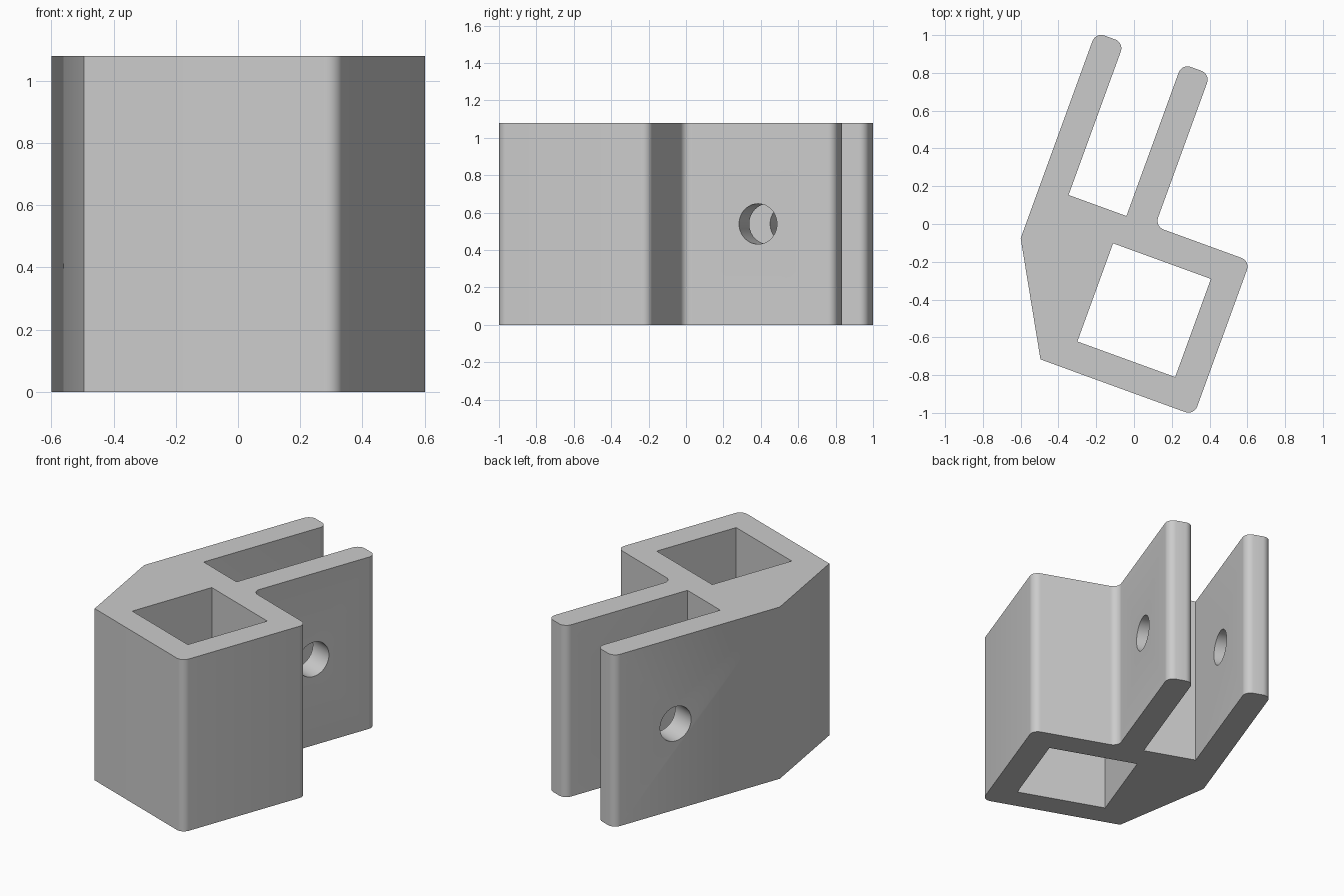
import bpy, bmesh, math
from mathutils import Vector, Matrix

if "Cube" in bpy.data.objects:
    bpy.data.objects.remove(bpy.data.objects["Cube"])

HEIGHT = 1.08
TILT = Matrix.Rotation(math.radians(-20), 4, 'Z')
STEPS = 8


def rounded(corners):
    """Turn (x, y, radius) corners into an outline with filleted corners."""
    out = []
    n = len(corners)
    for i, (x, y, r) in enumerate(corners):
        p = Vector((x, y))
        if r == 0:
            out.append(p)
            continue
        d0 = (Vector(corners[i - 1][:2]) - p).normalized()
        d1 = (Vector(corners[(i + 1) % n][:2]) - p).normalized()
        # all rounded corners are right angles
        centre = p + (d0 + d1) * r
        for k in range(STEPS + 1):
            t = k / STEPS * math.pi / 2
            out.append(centre - d1 * r * math.cos(t) - d0 * r * math.sin(t))
    return out


def prism(name, outline, z0, z1):
    bm = bmesh.new()
    face = bm.faces.new([bm.verts.new((p.x, p.y, z0)) for p in outline])
    top = bmesh.ops.extrude_face_region(bm, geom=[face])["geom"]
    verts = [v for v in top if isinstance(v, bmesh.types.BMVert)]
    bmesh.ops.translate(bm, verts=verts, vec=(0, 0, z1 - z0))
    bmesh.ops.recalc_face_normals(bm, faces=bm.faces)
    bm.transform(TILT)
    mesh = bpy.data.meshes.new(name)
    bm.to_mesh(mesh)
    bm.free()
    obj = bpy.data.objects.new(name, mesh)
    bpy.context.collection.objects.link(obj)
    return obj


def cut(target, cutter):
    cutter.hide_render = True
    mod = target.modifiers.new("cut", 'BOOLEAN')
    mod.operation = 'DIFFERENCE'
    mod.solver = 'EXACT'
    mod.object = cutter
    bpy.context.view_layer.objects.active = target
    bpy.ops.object.modifier_apply(modifier=mod.name)
    bpy.data.objects.remove(cutter, do_unlink=True)


# Bracket body: square socket with two clevis arms
R = 0.05
bracket = prism("clevis_bracket", rounded([
    (-0.22, -0.843, 0), (0.645, -0.843, R), (0.645, 0.026, R),
    (0.108, 0.026, R), (0.108, 0.884, R), (-0.052, 0.884, R),
    (-0.052, 0.026, 0), (-0.378, 0.026, 0), (-0.378, 0.884, R),
    (-0.538, 0.884, R), (-0.538, -0.276, 0)]), 0, HEIGHT)

# Square socket through the full height
cut(bracket, prism("socket_cutter", rounded([
    (-0.069, -0.687, 0), (0.482, -0.687, 0),
    (0.482, -0.134, 0), (-0.069, -0.134, 0)]), -0.1, HEIGHT + 0.1))

# Bolt hole through both arms
bpy.ops.mesh.primitive_cylinder_add(vertices=48, radius=0.108, depth=1.4)
bolt = bpy.context.object
bolt.name = "bolt_cutter"
bolt.data.transform(TILT @ Matrix.Translation((-0.2, 0.449, HEIGHT / 2))
                    @ Matrix.Rotation(math.pi / 2, 4, 'Y'))
cut(bracket, bolt)

# Plain grey finish
grey = bpy.data.materials.new("light_grey")
grey.diffuse_color = (0.6, 0.6, 0.6, 1)
grey.use_nodes = True
grey.node_tree.nodes["Principled BSDF"].inputs["Base Color"].default_value = grey.diffuse_color
bracket.data.materials.clear()
bracket.data.materials.append(grey)

bpy.ops.object.select_all(action='DESELECT')
bracket.select_set(True)
bpy.context.view_layer.objects.active = bracket
bpy.ops.object.shade_smooth_by_angle(angle=math.radians(30))
